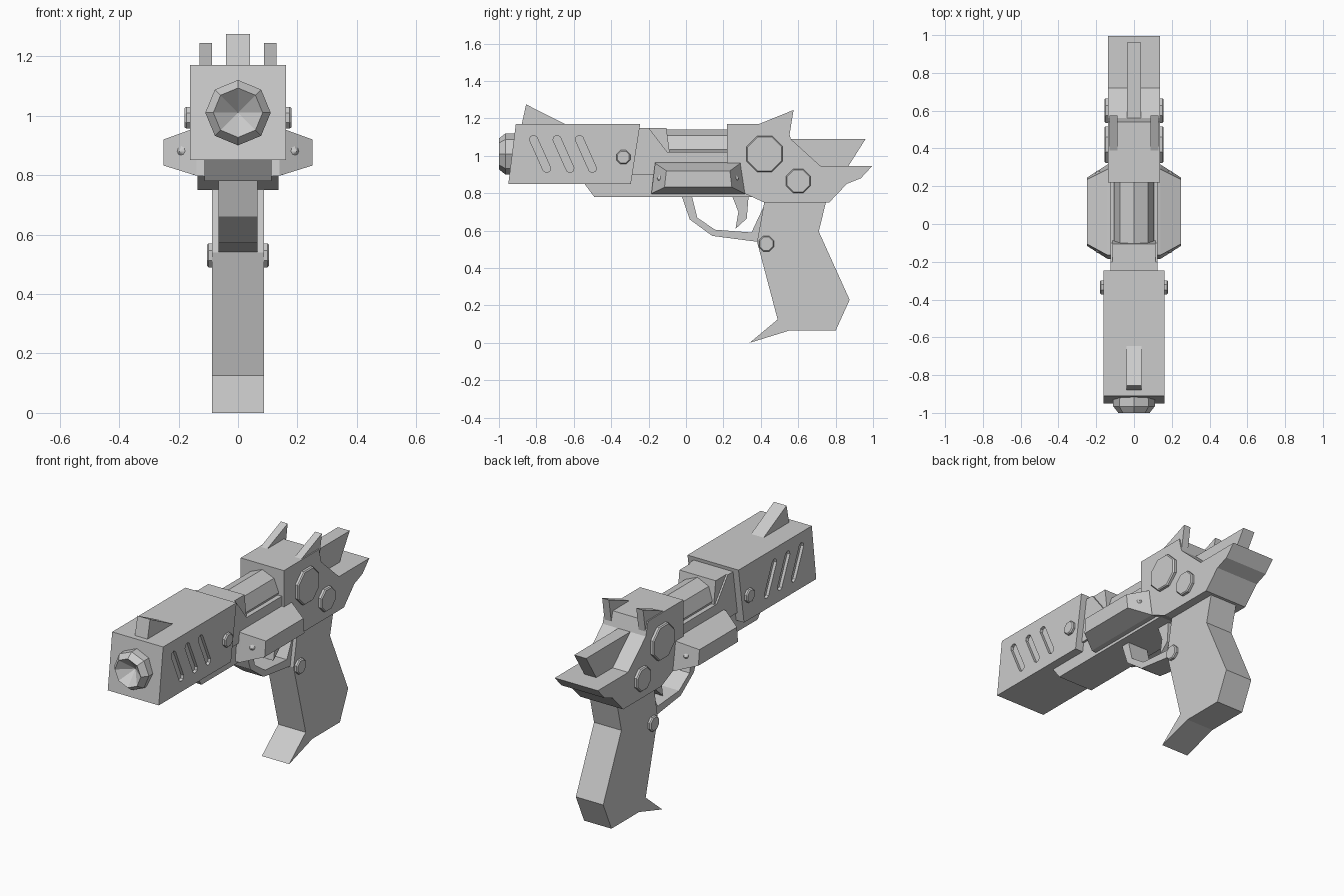
import bpy, bmesh, math
from mathutils import Vector

if "Cube" in bpy.data.objects:
    bpy.data.objects.remove(bpy.data.objects["Cube"])


def finish(name, bm):
    bmesh.ops.recalc_face_normals(bm, faces=bm.faces)
    me = bpy.data.meshes.new(name)
    bm.to_mesh(me)
    bm.free()
    ob = bpy.data.objects.new(name, me)
    bpy.context.collection.objects.link(ob)
    return ob


def loft(name, rings):
    """Skin closed rings of points and cap both ends."""
    bm = bmesh.new()
    vs = [[bm.verts.new(p) for p in ring] for ring in rings]
    n = len(vs[0])
    for a, b in zip(vs, vs[1:]):
        for i in range(n):
            j = (i + 1) % n
            bm.faces.new((a[i], a[j], b[j], b[i]))
    bm.faces.new(vs[0])
    bm.faces.new(vs[-1])
    return finish(name, bm)


def prism(name, pts, x0, x1=None):
    """Extrude a (y, z) profile from x0 to x1, or symmetrically by x0."""
    if x1 is None:
        x0, x1 = -x0, x0
    return loft(name, [[(x, y, z) for y, z in pts] for x in (x0, x1)])


def octagon(y, z, r, turn=0.0):
    return [(y + r * math.cos(turn + k * math.pi / 4),
             z + r * math.sin(turn + k * math.pi / 4)) for k in range(8)]


def stud(name, y, z, r, x_in, x_out):
    """Bevelled octagonal stud on both sides."""
    for s, side in ((1, "right"), (-1, "left")):
        loft(f"{name}_{side}", [[(s * x, p, q) for p, q in octagon(y, z, rr, math.pi / 8)]
                                for x, rr in ((x_in, r), (x_out - .006, r), (x_out, r - .006))])


# Front shroud with slanted recessed vents
shroud = prism("front_shroud", [(-.95, .85), (-.91, 1.17), (-.245, 1.17), (-.295, .85)], .162)
d = Vector((.085, -.19)).normalized()
w = Vector((-d.y, d.x))
outline = [(-.105, .01), (-.09, .021), (.09, .021), (.105, .01),
           (.105, -.01), (.09, -.021), (-.09, -.021), (-.105, -.01)]
for yc in (-.78, -.655, -.535):
    for s in (1, -1):
        pts = [tuple(Vector((yc, 1.01)) + d * a + w * b) for a, b in outline]
        cutter = prism("vent_cutter", pts, s * .145, s * .2)
        cutter.hide_render = True
        cutter.hide_viewport = True
        mod = shroud.modifiers.new("vent", 'BOOLEAN')
        mod.operation = 'DIFFERENCE'
        mod.solver = 'EXACT'
        mod.object = cutter

# Front sight
prism("front_sight", [(-.88, 1.16), (-.855, 1.275), (-.647, 1.17), (-.647, 1.16)], .04)

# Muzzle with conical bore, and exposed barrel
bm = bmesh.new()
rings = [[bm.verts.new((x, y, z)) for x, z in octagon(0, 1.01, r)]
         for r, y in ((.11, -.9), (.11, -.965), (.083, -1.0))]
tip = bm.verts.new((0, -.93, 1.01))
for i in range(8):
    j = (i + 1) % 8
    for a, b in zip(rings, rings[1:]):
        bm.faces.new((a[i], a[j], b[j], b[i]))
    bm.faces.new((rings[-1][i], rings[-1][j], tip))
bm.faces.new(rings[0])
finish("muzzle", bm)
loft("barrel", [[(x, y, z) for x, z in octagon(0, 1.035, .105)] for y in (-.15, .25)])

# Frame, collar and lower rail
prism("frame", [(-.3, .9), (-.26, 1.15), (-.2, 1.15), (-.1, 1.02), (.25, 1.02), (.25, .9)], .125)
prism("barrel_collar", [(-.22, 1.0), (-.22, 1.15), (-.105, 1.15), (-.085, 1.0)], .115)
prism("lower_rail", [(-.55, .86), (-.49, .78), (.36, .78), (.36, .915), (-.29, .915), (-.3, .86)], .112)

# Receiver with tail, hammer and twin rear sights
prism("receiver", [(.22, .80), (.22, 1.17), (.54, 1.17), (.56, 1.09), (.72, .945), (.995, .945),
                   (.935, .88), (.86, .85), (.765, .75), (.42, .75), (.31, .80)], .137)
prism("hammer", [(.5, 1.09), (.96, 1.09), (.865, .94), (.68, .94)], .038)
for s, side in ((1, "right"), (-1, "left")):
    prism(f"rear_sight_{side}", [(.39, 1.17), (.575, 1.245), (.55, 1.09), (.45, 1.09)], s * .087, s * .13)

# Side pods with a small cone on each slanted end
for s, side in ((1, "right"), (-1, "left")):
    loft(f"side_pod_{side}", [
        [(s * .1, -.185, .795), (s * .1, .315, .795), (s * .1, .29, .97), (s * .1, -.165, .97)],
        [(s * .14, -.185, .798), (s * .14, .315, .798), (s * .14, .29, .96), (s * .14, -.165, .96)],
        [(s * .25, -.115, .832), (s * .25, .245, .832), (s * .25, .235, .92), (s * .25, -.105, .92)]])
    for yc, e, end in ((-.142, -1, "front"), (.27, 1, "rear")):
        n = Vector((s * .5, e * .85, 0)).normalized()
        u = Vector((-n.y, n.x, 0))
        c = Vector((s * .19, yc, .88))
        bm = bmesh.new()
        ring = [bm.verts.new(c - n * .01 + u * a + Vector((0, 0, b))) for a, b in octagon(0, 0, .032)]
        top = bm.verts.new(c + n * .014)
        for i in range(8):
            bm.faces.new((ring[i], ring[(i + 1) % 8], top))
        bm.faces.new(ring)
        finish(f"pod_cone_{end}_{side}", bm)

# Grip, trigger guard and trigger
prism("grip", [(.42, .76), (.75, .76), (.71, .595), (.875, .23), (.80, .065), (.55, .065),
               (.34, .0), (.49, .125), (.38, .54)], .087)
prism("trigger_guard", [(-.025, .79), (.02, .66), (.14, .572), (.385, .54), (.425, .75),
                        (.35, .59), (.155, .605), (.06, .67), (.03, .79)], .065)
prism("trigger", [(.245, .79), (.28, .70), (.265, .61), (.325, .665), (.335, .79)], .04)

# Octagonal studs
stud("large_receiver_stud", .42, 1.01, .104, .12, .157)
stud("small_receiver_stud", .60, .865, .07, .12, .157)
stud("shroud_stud", -.335, .993, .04, .14, .18)
stud("grip_stud", .43, .53, .044, .07, .105)
